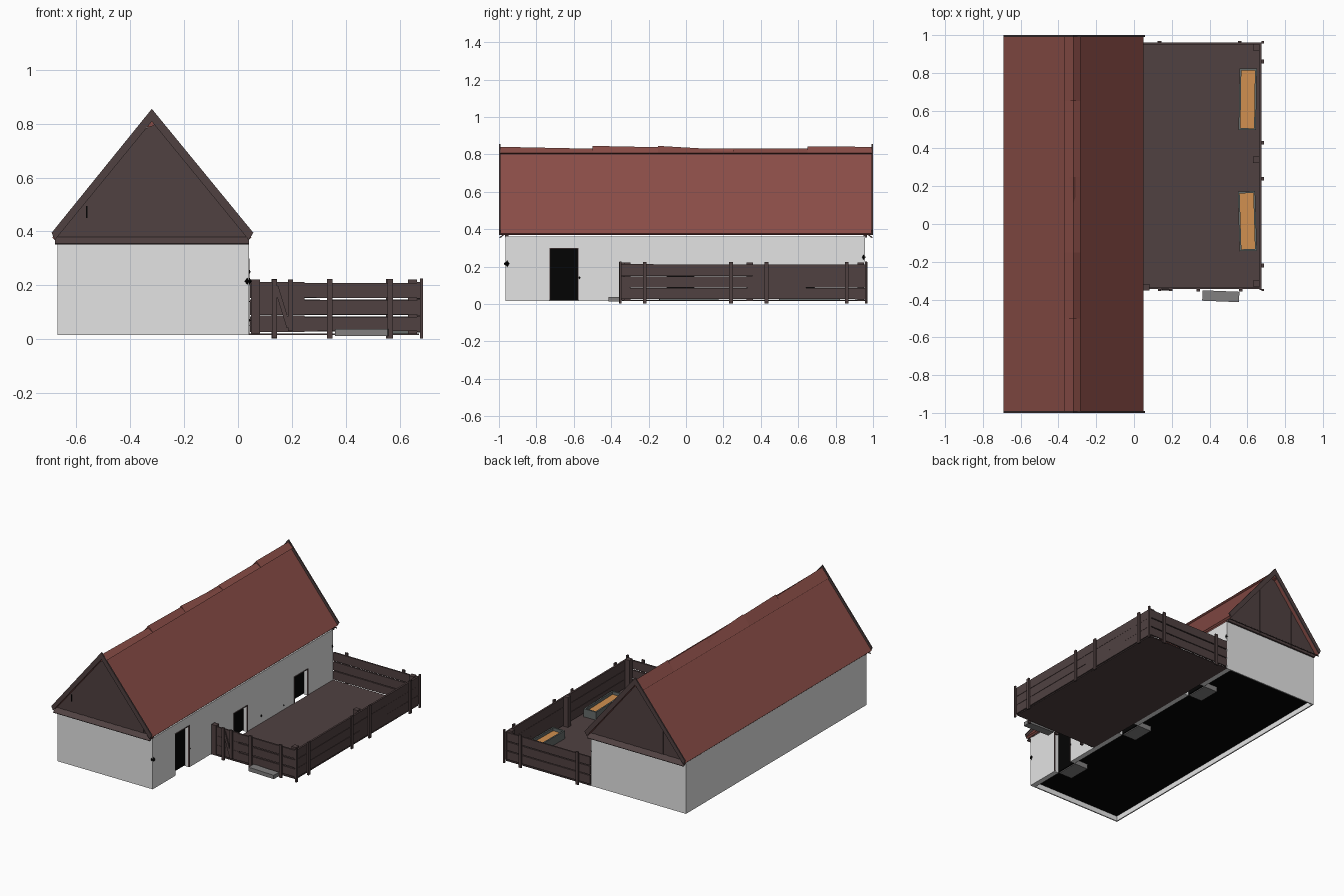
import bpy, bmesh, random
from mathutils import Matrix, Vector

random.seed(4)
if "Cube" in bpy.data.objects:
    bpy.data.objects.remove(bpy.data.objects["Cube"])


def material(name, r, g, b):
    m = bpy.data.materials.new(name)
    m.use_nodes = True
    m.diffuse_color = (r, g, b, 1)
    m.node_tree.nodes["Principled BSDF"].inputs["Base Color"].default_value = (r, g, b, 1)
    return m


PLASTER = material("pale plaster", .77, .77, .77)
ROOF = material("red roof", .255, .075, .063)
WOOD = material("dark wood", .08, .053, .053)
BLACK = material("black interior", .001, .001, .001)
STONE = material("grey stone", .22, .215, .215)
TIN = material("trough grey", .13, .15, .145)
GRAIN = material("orange grain", .64, .28, .08)


def finish(name, bm, mat):
    bmesh.ops.recalc_face_normals(bm, faces=bm.faces)
    me = bpy.data.meshes.new(name)
    bm.to_mesh(me)
    bm.free()
    me.materials.append(mat)
    ob = bpy.data.objects.new(name, me)
    bpy.context.collection.objects.link(ob)
    return ob


def box(name, x, y, z, mat, angle=0, axis='Z'):
    """Box from (min, max) ranges, turned about its own centre."""
    lo, hi = Vector((x[0], y[0], z[0])), Vector((x[1], y[1], z[1]))
    bm = bmesh.new()
    bmesh.ops.create_cube(bm, size=1, matrix=Matrix.Translation((lo + hi) / 2)
                          @ Matrix.Rotation(angle, 4, axis)
                          @ Matrix.Diagonal((hi - lo).to_4d()))
    return finish(name, bm, mat)


def loft(name, front, y0, back, y1, mat):
    """Solid between two matching xz outlines."""
    bm = bmesh.new()
    a = [bm.verts.new((x, y0, z)) for x, z in front]
    b = [bm.verts.new((x, y1, z)) for x, z in back]
    bm.faces.new(a)
    bm.faces.new(b)
    n = len(a)
    for i in range(n):
        j = (i + 1) % n
        bm.faces.new((a[i], a[j], b[j], b[i]))
    return finish(name, bm, mat)


def chip(name, pos, r, h):
    bm = bmesh.new()
    bmesh.ops.create_uvsphere(bm, u_segments=4, v_segments=2, radius=1,
                              matrix=Matrix.Translation(pos) @ Matrix.Diagonal((r, r, h, 1)))
    return finish(name, bm, BLACK)


# House walls, open underneath, with a dark core
WX, WY, WZ, T = (-.67, .04), (-.965, .957), (.016, .36), .008
box("far_wall", (WX[0], WX[0] + T), WY, WZ, PLASTER)
box("front_wall", (WX[0] + T, .005), (WY[0], WY[0] + T), WZ, PLASTER)
box("back_wall", (WX[0] + T, .005), (WY[1] - T, WY[1]), WZ, PLASTER)
box("dark_interior", (WX[0] + T, .005), (WY[0] + T, WY[1] - T), (.05, .35), BLACK)

# Yard-side wall with one tall door and two low animal doors
side = (.005, WX[1])
start = WY[0]
for y0, y1, top in ((-.73, -.575, .30), (-.105, .045, .2), (.54, .69, .2)):
    box("side_wall", side, (start, y0), WZ, PLASTER)
    box("door_lintel", side, (y0, y1), (top, WZ[1]), PLASTER)
    box("door_dark", (side[0] - .005, side[0] + .003), (y0, y1), (.022, top), BLACK)
    box("threshold", (-.1, side[0] - .005), (y0, y1), (.016, .05), STONE)
    for y in (y0, y1 - .005):
        box("door_jamb", (.034, .043), (y, y + .005), (.02, top), WOOD)
    box("door_head", (.034, .043), (y0, y1), (top - .005, top), WOOD)
    start = y1
box("side_wall", side, (start, WY[1]), WZ, PLASTER)

# Chipped plaster
chip("corner_chip", (.034, -.956, .215), .018, .025)
chip("corner_chip", (.036, .949, .25), .011, .022)
chip("wall_chip", (.036, .19, .07), .012, .014)
chip("wall_chip", (.036, .43, .05), .009, .01)
chip("wall_chip", (.036, -.57, .14), .009, .014)

# Roof and ridge caps of uneven height
RX = -.32
profile = [(.05, .377), (RX, .83), (-.69, .377), (-.68, .368), (RX, .808), (.04, .368)]
loft("roof", profile, -.992, profile, .992, ROOF)


def cap(z):
    return [(-.284, .808), (RX, z), (-.37, .779), (RX, .79)]


for y0, z0, y1, z1 in ((-.992, .84, -.5, .83), (-.5, .845, -.15, .838), (-.15, .845, .25, .822),
                       (.25, .832, .65, .83), (.65, .842, .992, .84)):
    loft("ridge_cap", cap(z0), y0, cap(z1), y1, ROOF)

# Gables: vertical boards, barge boards and a flared skirt
barge = [(.057, .395), (RX, .855), (-.692, .395), (-.68, .368), (RX, .808), (.04, .368)]
BOARDS = 22
for s in (-1, 1):
    loft("barge_board", barge, s * .991, barge, s, WOOD)
    box("gable_skirt", (-.68, .04), sorted((s * .96, s * 1.001)), (.363, .369), WOOD, -.66 * s, 'X')
    step = (WX[1] - WX[0]) / BOARDS
    for i in range(BOARDS):
        x0 = WX[0] + i * step
        x1 = x0 + step
        z0, z1 = (.37 + 1.22 * (.36 - abs(x - RX)) for x in (x0, x1))
        outline = [(x0, .355), (x1, .355), (x1, max(z1, .365)), (x0, max(z0, .365))]
        loft("gable_board", outline, s * .95, outline, s * (.968 + .001 * (i % 2)), WOOD)
box("gable_slit", (-.565, -.559), (-.973, -.967), (.45, .495), BLACK)

# Yard floor
box("yard_floor", (.04, .672), (-.343, .957), (.015, .021), WOOD)


def bar(name, along_y, run, across, z, angle=0):
    """Fence piece running along y or along x."""
    x, y = (across, run) if along_y else (run, across)
    return box(name, x, y, z, WOOD, angle, 'X' if along_y else 'Y')


def fence(name, along_y, stops, across, outer, posts, height):
    """Three rows of slightly crooked planks with thin outer posts."""
    for z in (.056, .118, .181):
        for p, q in zip(stops, stops[1:]):
            half = height / 2 + random.uniform(-.001, .001)
            bar(name + "_plank", along_y, (p, q), across, (z - half, z + half),
                random.uniform(-.003, .003))
    for p in posts:
        bar(name + "_post", along_y, (p - .01, p + .01), outer, (.002, .224))


fence("side_fence", True, [-.35, .33, .962], (.664, .676), (.676, .687), [-.22, .24, .43, .86], .061)
fence("front_fence", False, [.245, .676], (-.345, -.333), (-.357, -.345), [.34, .565], .054)
fence("back_fence", False, [.045, .34, .676], (.95, .96), (.96, .97), [.135, .56], .056)
for x, y in ((.648, -.315), (.648, .34), (.648, .935), (.065, -.335)):
    box("square_post", (x - .017, x + .017), (y - .017, y + .017), (.02, .222), WOOD)
for y in (-.35, .962):
    box("corner_post", (.676, .687), (y - .006, y + .006), (.002, .226), WOOD)

# Gate with uprights and a diagonal brace
for i in range(3):
    box("gate_board", (.08, .247), (-.344, -.334), (.027 + i * .062, .088 + i * .062), WOOD)
for x in (.135, .195):
    box("gate_upright", (x - .009, x + .009), (-.356, -.344), (.004 if x < .15 else .03, .222), WOOD)
box("gate_brace", (.157, .173), (-.352, -.344), (.04, .2), WOOD, -.3, 'Y')


def tray(name, cx, cy, hx, hy, z0, z1, rim, filling, angle):
    """Open box with a filling, turned as one piece."""
    parts = [box(name + "_filling", (-hx + rim, hx - rim), (-hy + rim, hy - rim),
                 (z0, z1 - .02), filling)]
    for s in (-1, 1):
        parts.append(box(name + "_side", sorted((s * hx, s * (hx - rim))), (-hy, hy), (z0, z1), TIN))
        parts.append(box(name + "_end", (-hx + rim, hx - rim), sorted((s * hy, s * (hy - rim))),
                         (z0, z1), TIN))
    for p in parts:
        p.data.transform(Matrix.Translation((cx, cy, 0)) @ Matrix.Rotation(angle, 4, 'Z'))


# Feeding troughs inside the yard and a stone step outside
tray("trough", .602, .66, .046, .163, .021, .075, .01, GRAIN, -.015)
tray("trough", .6, .015, .046, .158, .021, .075, .01, GRAIN, .03)
box("stone_step", (.362, .557), (-.41, -.355), (.012, .038), STONE, -.04)
